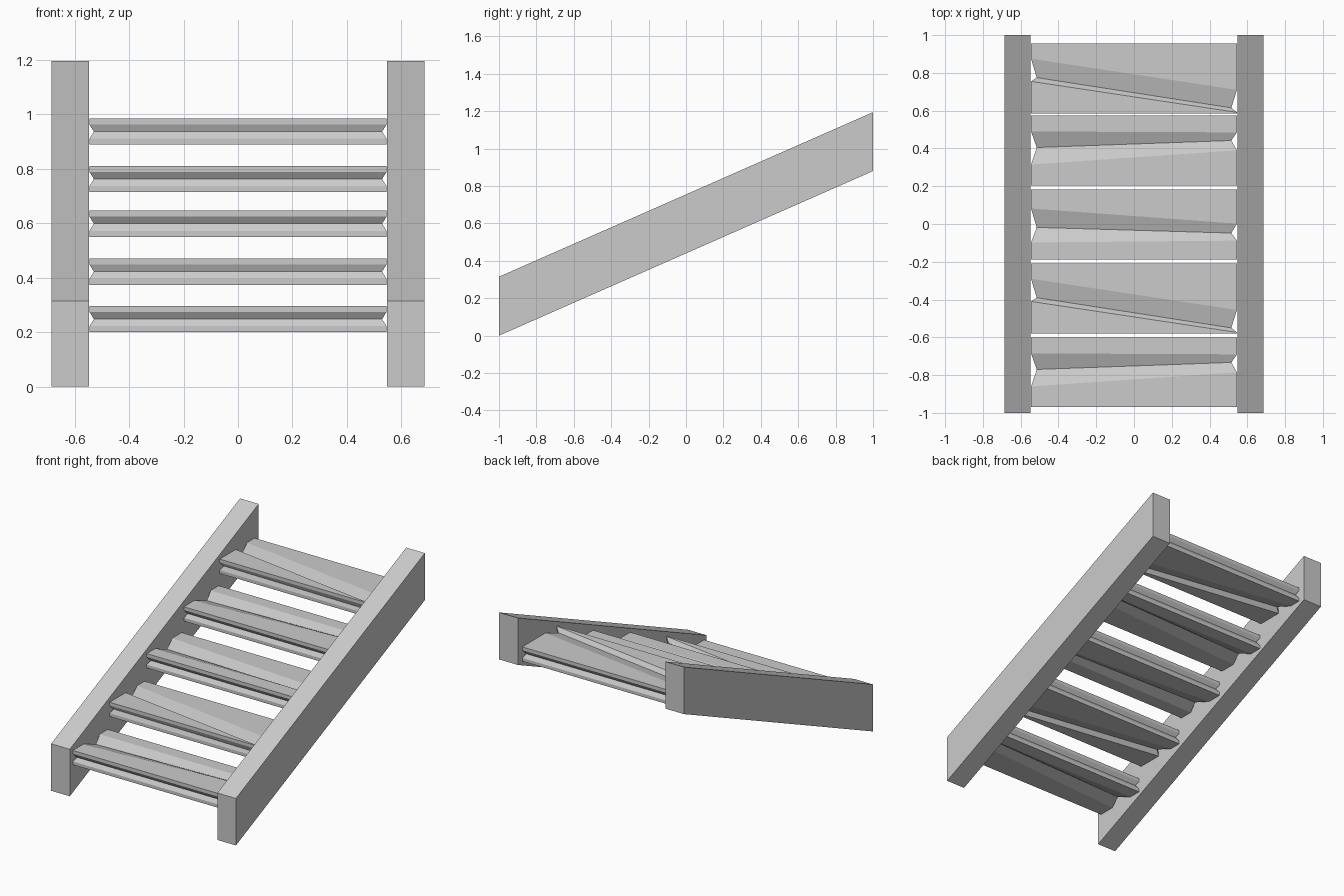
import bpy, bmesh

if "Cube" in bpy.data.objects:
    bpy.data.objects.remove(bpy.data.objects["Cube"])


def make_object(name, bm):
    bmesh.ops.recalc_face_normals(bm, faces=bm.faces)
    mesh = bpy.data.meshes.new(name)
    bm.to_mesh(mesh)
    bm.free()
    ob = bpy.data.objects.new(name, mesh)
    bpy.context.collection.objects.link(ob)
    return ob


# Sloping side rails
def stringer(name, side):
    bm = bmesh.new()
    profile = [(-1, 0), (1, 0.88), (1, 1.195), (-1, 0.315)]
    face = bm.faces.new([bm.verts.new((side * 0.547, y, z)) for y, z in profile])
    ext = bmesh.ops.extrude_face_region(bm, geom=[face])
    for v in ext["geom"]:
        if isinstance(v, bmesh.types.BMVert):
            v.co.x = side * 0.685
    make_object(name, bm)


# Plank with a V groove round its edges and a skewed V crack across it
def tread(name, y0, z0, left, right):
    depth, half = 0.37, 0.545
    heights = [0, 0.022, 0.048, 0.074, 0.096]
    crack_z = [0.027, 0.036, 0.048, 0.060, 0.069]
    bm = bmesh.new()
    ends = []
    for side, crack in ((-1, left), (1, right)):
        ys = [0, *crack, depth]
        grid = []
        for i in range(5):
            col = []
            for j in range(5):
                inset = 0.03 if i == 2 else 0.016 if j == 2 else 0
                y = ys[i]
                if j == 2 and i in (0, 4):
                    y += 0.018 if i == 0 else -0.018
                    y = min(y, crack[0] - 0.001) if i == 0 else y
                z = crack_z[j] if i == 2 else heights[j]
                col.append(bm.verts.new((side * (half - inset), y0 + y, z0 + z)))
            grid.append(col)
        for i in range(4):
            for j in range(4):
                bm.faces.new([grid[i][j], grid[i + 1][j],
                              grid[i + 1][j + 1], grid[i][j + 1]])
        ends.append(grid)
    rim = ([(i, 0) for i in range(4)] + [(4, j) for j in range(4)]
           + [(i, 4) for i in range(4, 0, -1)] + [(0, j) for j in range(4, 0, -1)])
    a, b = ends
    for (i, j), (k, l) in zip(rim, rim[1:] + rim[:1]):
        bm.faces.new([a[i][j], a[k][l], b[k][l], b[i][j]])
    make_object(name, bm)


stringer("stringer_left", -1)
stringer("stringer_right", 1)

# Crack positions measured from each plank's front edge: left end, right end
crack_a = ((0.11, 0.20, 0.285), (0.185, 0.237, 0.28))
crack_b = ((0.17, 0.19, 0.29), (0.006, 0.03, 0.125))
crack_c = ((0.09, 0.17, 0.27), (0.10, 0.14, 0.19))
steps = [(-0.97, 0.20, crack_a), (-0.58, 0.374, crack_b), (-0.188, 0.55, crack_c),
         (0.205, 0.714, crack_a), (0.585, 0.888, crack_b)]
for n, (y, z, crack) in enumerate(steps, 1):
    tread(f"tread_{n}", y, z, *crack)
